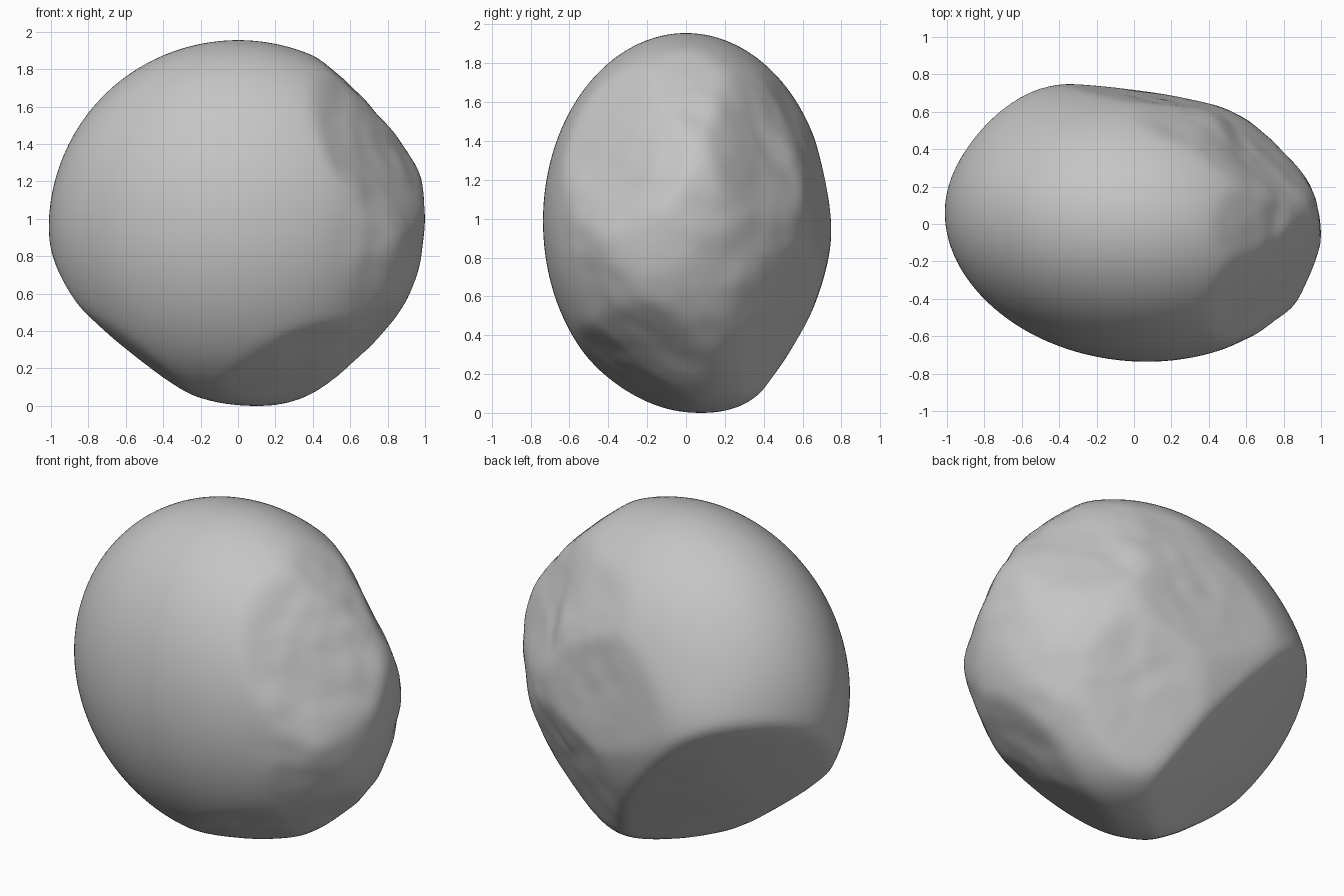
import bpy, bmesh
from math import sqrt, exp
from mathutils import Vector, noise

default = bpy.data.objects.get("Cube")
if default:
    bpy.data.objects.remove(default, do_unlink=True)

# Half sizes of the water-worn ellipsoid, and the sideways lean of its long axis
HALF = Vector((1.0, 0.735, 0.97))
LEAN = 0.05

# Broken faces: outward normal, distance from centre, flatness, roughness
FACES = [
    ((0.71, 0.0, 0.71), 0.915, 0.8, 0.6),      # upper side chip
    ((0.72, -0.52, 0.42), 0.815, 0.7, 1.0),    # front side break
    ((0.60, 0.70, 0.38), 0.76, 0.8, 0.9),      # rear side break
    ((0.30, 0.85, 0.42), 0.745, 0.8, 0.6),     # upper back face
    ((0.15, 0.98, 0.10), 0.68, 0.9, 0.5),      # back face
    ((-0.55, 0.55, -0.62), 0.685, 0.8, 0.25),  # undercut behind
    ((0.35, 0.85, -0.38), 0.735, 0.85, 0.7),   # lower back face
    ((0.30, -0.50, -0.81), 0.84, 0.75, 0.7),   # lower front face
    ((0.62, -0.30, -0.72), 0.895, 0.8, 1.0),   # lower side break
    ((-0.60, -0.15, -0.78), 0.89, 0.7, 0.0),   # smooth lower flank
]

# Swellings: direction, height, tightness
BULGES = [
    ((-0.62, 0.72, -0.05), 0.07, 12),     # rear shoulder
    ((0.28, 0.33, -0.90), 0.08, 20),      # rear foot
    ((-1.00, 0.10, -0.20), 0.015, 14),    # smooth end
]


def smoothstep(value):
    t = min(max(value, 0), 1)
    return t * t * (3 - 2 * t)


def surface(u):
    """Point on the boulder along the unit direction u."""
    leaning = Vector((u.x, u.y + LEAN * u.x, u.z))
    body = 1 / sqrt(sum((leaning[i] / HALF[i]) ** 2 for i in range(3)))
    for direction, height, tight in BULGES:
        body += height * exp(-tight * (1 - u.dot(Vector(direction).normalized())))
    radius, rough = body, 0.0
    for normal, distance, flatness, grain in FACES:
        n = Vector(normal).normalized()
        facing = u.dot(n)
        if facing < 0.2:
            continue
        cut = body - distance / facing
        if cut > 0:
            # Worn edges ease into each face
            radius = min(radius, body - flatness * cut * cut / (cut + 0.012))
            rough = max(rough, grain * smoothstep(cut / 0.05))
    # Rugged texture on the worn side
    rough = max(rough, smoothstep((u.x - 0.55) / 0.3))
    p = u * radius
    coarse = noise.fractal(p * 3.2 + Vector((4, 1, 7)), 1.0, 2.0, 2)
    fine = noise.fractal(p * 8 + Vector((2, 8, 3)), 0.9, 2.0, 2)
    return u * (radius + rough * (0.014 * coarse + 0.010 * fine))


# Boulder mesh
bm = bmesh.new()
bmesh.ops.create_icosphere(bm, subdivisions=6, radius=1)
for v in bm.verts:
    v.co = surface(v.co.normalized())

# Soften the ridges slightly
for _ in range(3):
    bmesh.ops.smooth_vert(bm, verts=bm.verts, factor=0.5,
                          use_axis_x=True, use_axis_y=True, use_axis_z=True)

# Rest it on the ground
lowest = min(v.co.z for v in bm.verts)
bmesh.ops.translate(bm, verts=bm.verts, vec=(0, 0, -lowest))

mesh = bpy.data.meshes.new("boulder")
bm.to_mesh(mesh)
bm.free()
boulder = bpy.data.objects.new("boulder", mesh)
bpy.context.collection.objects.link(boulder)

# Plain grey stone
stone = bpy.data.materials.new("grey stone")
stone.use_nodes = True
grey = (0.56, 0.56, 0.56, 1)
stone.diffuse_color = grey
shader = next(n for n in stone.node_tree.nodes if n.type == "BSDF_PRINCIPLED")
shader.inputs["Base Color"].default_value = grey
mesh.materials.append(stone)

bpy.ops.object.select_all(action="DESELECT")
boulder.select_set(True)
bpy.context.view_layer.objects.active = boulder
bpy.ops.object.shade_smooth_by_angle()
